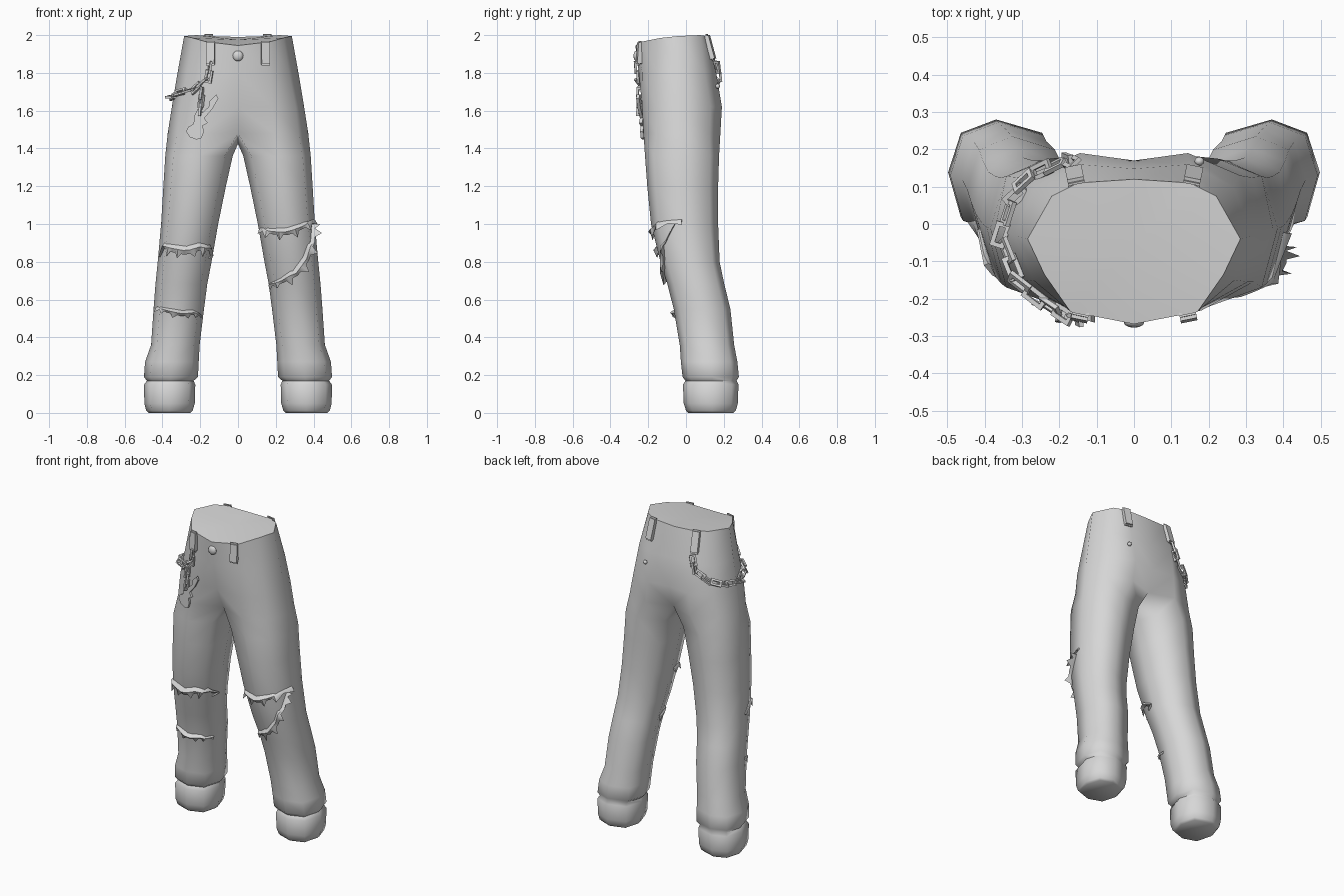
import bpy, bmesh, math, random
from mathutils import Vector, Matrix
from mathutils.bvhtree import BVHTree

if "Cube" in bpy.data.objects:
    bpy.data.objects.remove(bpy.data.objects["Cube"])

random.seed(4)
grey = bpy.data.materials.new("plain_grey")
grey.diffuse_color = (0.68, 0.68, 0.68, 1)
grey.use_nodes = True
grey.node_tree.nodes["Principled BSDF"].inputs["Base Color"].default_value = grey.diffuse_color


def finish(name, bm, angle=40):
    """Turn a bmesh into a named, smooth-shaded object."""
    bmesh.ops.recalc_face_normals(bm, faces=bm.faces)
    me = bpy.data.meshes.new(name)
    bm.to_mesh(me)
    bm.free()
    ob = bpy.data.objects.new(name, me)
    bpy.context.collection.objects.link(ob)
    me.materials.append(grey)
    bpy.ops.object.select_all(action='DESELECT')
    ob.select_set(True)
    bpy.context.view_layer.objects.active = ob
    bpy.ops.object.shade_smooth_by_angle(angle=math.radians(angle))
    return ob


# ---- trousers: half hips (open strips) flowing into an eight-sided leg ----
hips = [
    [(0, -.268, 1.945), (.17, -.235, 1.965), (.24, -.135, 1.985), (.285, -.04, 1.995),
     (.22, .075, 2.0), (.15, .11, 1.995), (0, .12, 1.99)],
    [(x, y, 1.80) for x, y in ((0, -.25), (.17, -.23), (.27, -.15), (.32, -.03),
                               (.265, .1), (.15, .16), (0, .148))],
    [(x, y, 1.62) for x, y in ((0, -.215), (.18, -.232), (.305, -.155), (.35, -.02),
                               (.285, .13), (.145, .19), (0, .17))],
    [(x, y, 1.48) for x, y in ((0, -.15), (.19, -.225), (.32, -.155), (.372, -.01),
                               (.315, .125), (.16, .182), (0, .13))],
]
# leg levels: height, inner x, outer x, front y, back y
levels = [(1.36, .028, .385, -.217, .175), (1.2, .064, .395, -.205, .17),
          (1.0, .105, .407, -.185, .17), (.8, .14, .425, -.135, .178),
          (.68, .163, .437, -.098, .203), (.55, .18, .447, -.065, .235),
          (.36, .203, .46, -.033, .255), (.27, .208, .492, -.027, .272),
          (.19, .212, .498, -.018, .28), (.17, .235, .482, -.003, .268),
          (.15, .226, .497, -.016, .278), (.05, .229, .496, -.012, .274),
          (.012, .24, .486, 0, .264), (0, .252, .474, .012, .252)]


def leg_ring(z, xi, xo, yf, yb):
    cx, cy, rx, ry = (xi + xo) / 2, (yf + yb) / 2, (xo - xi) / 2, (yb - yf) / 2
    k = .76
    unit = [(-k, -k), (0, -1), (k, -k), (1, .05), (k, k), (.1, 1), (-k, k), (-1, 0)]
    return [(cx + rx * u, cy + ry * v, z) for u, v in unit]


bm = bmesh.new()
strips = [[bm.verts.new(p) for p in ring] for ring in hips]
for a, b in zip(strips, strips[1:]):
    for i in range(6):
        bm.faces.new((a[i], a[i + 1], b[i + 1], b[i]))
rings = [strips[-1] + [bm.verts.new((0, 0, 1.425))]]
rings += [[bm.verts.new(p) for p in leg_ring(*l)] for l in levels]
for a, b in zip(rings, rings[1:]):
    for i in range(8):
        j = (i + 1) % 8
        bm.faces.new((a[i], a[j], b[j], b[i]))
bm.faces.new(rings[-1])
# closed waist
centre = bm.verts.new((0, -.06, 1.975))
for p, q in zip(strips[0], strips[0][1:]):
    bm.faces.new((centre, p, q))
bmesh.ops.mirror(bm, geom=bm.verts[:] + bm.edges[:] + bm.faces[:],
                 matrix=Matrix.Identity(4), merge_dist=.0005, axis='X')
bmesh.ops.remove_doubles(bm, verts=bm.verts, dist=.0005)
bmesh.ops.recalc_face_normals(bm, faces=bm.faces)
surface = BVHTree.FromBMesh(bm)
finish("trousers", bm, 60)


# ---- belt loops ----
def belt_loop(name, loc, rot, height):
    bm = bmesh.new()
    bmesh.ops.create_cube(bm, size=1)
    bmesh.ops.scale(bm, vec=(.045, .024, height), verts=bm.verts)
    bmesh.ops.bevel(bm, geom=[e for e in bm.edges if abs(e.verts[0].co.x - e.verts[1].co.x) > .01],
                    offset=.009, segments=2, affect='EDGES')
    ob = finish(name, bm)
    ob.location, ob.rotation_euler = loc, rot


for s, side in ((1, "left"), (-1, "right")):
    belt_loop("front_belt_loop_" + side, (s * .145, -.247, 1.905), (-.06, 0, s * .2), .13)
    belt_loop("back_belt_loop_" + side, (s * .158, .128, 1.935), (.27, 0, -s * .2), .145)


# ---- button and rear rivet ----
def stud(name, loc, radius, depth):
    bm = bmesh.new()
    bmesh.ops.create_uvsphere(bm, u_segments=12, v_segments=8, radius=1)
    bmesh.ops.scale(bm, vec=(radius, depth, radius), verts=bm.verts)
    finish(name, bm).location = loc


stud("button", (0, -.262, 1.89), .028, .016)
stud("rear_rivet", (.175, .168, 1.73), .013, .012)


# ---- chain of rectangular links ----
def add_link(bm, mat, hl=.034, hw=.02, t=.006):
    loops = []
    for z, d in ((-t, 0), (t, 0), (t, 2 * t), (-t, 2 * t)):
        loops.append([bm.verts.new(mat @ Vector((sx * (hl - d), sy * (hw - d), z)))
                      for sx, sy in ((1, 1), (-1, 1), (-1, -1), (1, -1))])
    for a, b in zip(loops, loops[1:] + loops[:1]):
        for i in range(4):
            j = (i + 1) % 4
            bm.faces.new((a[i], a[j], b[j], b[i]))


def chain(name, path, step=.05):
    bm = bmesh.new()
    pts = [Vector(p) for p in path]
    dense = [a.lerp(b, i / 20) for a, b in zip(pts, pts[1:]) for i in range(20)] + [pts[-1]]
    travelled, count = step, 0
    for a, b in zip(dense, dense[1:]):
        travelled += (b - a).length
        if travelled < step:
            continue
        travelled -= step
        hit, normal, _, _ = surface.find_nearest(a)
        x = (b - a).normalized()
        z = (normal - x * normal.dot(x)).normalized()
        tilt = .3 if count % 2 else 1.25
        z = Matrix.Rotation(tilt, 3, x) @ z
        y = z.cross(x)
        mat = Matrix((x, y, z)).transposed().to_4x4()
        mat.translation = hit + normal * .018
        add_link(bm, mat)
        count += 1
    finish(name, bm, 30)


chain("hip_chain", [(-.15, -.255, 1.83), (-.16, -.25, 1.77), (-.22, -.21, 1.715),
                    (-.31, -.14, 1.69), (-.35, -.04, 1.67), (-.315, .07, 1.68),
                    (-.25, .13, 1.71), (-.18, .165, 1.77), (-.155, .155, 1.86)])
chain("pendant_chain", [(-.19, -.24, 1.69), (-.2, -.245, 1.6)], .045)

# ---- flat instrument-shaped pendant ----
outline = [(-.22, 1.447), (-.255, 1.46), (-.275, 1.49), (-.262, 1.515), (-.235, 1.53),
           (-.232, 1.57), (-.212, 1.612), (-.2, 1.58), (-.155, 1.62), (-.15, 1.652),
           (-.115, 1.685), (-.104, 1.665), (-.135, 1.61), (-.178, 1.56), (-.16, 1.535),
           (-.188, 1.52), (-.18, 1.49), (-.193, 1.455)]
bm = bmesh.new()
front, back = [[bm.verts.new((x, -.26 + d + (-.12 - x) * .28, z)) for x, z in outline]
               for d in (0, .016)]
bm.faces.new(front)
bm.faces.new(back[::-1])
for i in range(len(outline)):
    j = (i + 1) % len(outline)
    bm.faces.new((front[i], front[j], back[j], back[i]))
finish("pendant", bm, 30)


# ---- frayed rips: raised ragged strips following the cloth ----
def rip(name, path, width, spike):
    bm = bmesh.new()
    pts = [Vector((x, 0, z)) for x, z in path]
    dense = [a.lerp(b, i / 4) for a, b in zip(pts, pts[1:]) for i in range(4)] + [pts[-1]]
    sections, n = [], len(dense) - 1
    for i, p in enumerate(dense):
        along = (dense[min(i + 1, n)] - dense[max(i - 1, 0)]).normalized()
        across = Vector((along.z, 0, -along.x))
        if across.z > 0:
            across.negate()
        hit, normal, _, _ = surface.ray_cast(Vector((p.x, -2, p.z)), Vector((0, 1, 0)))
        if hit is None:
            hit, normal, _, _ = surface.find_nearest(Vector((p.x, -.05, p.z)))
        taper = .35 + .65 * math.sin(math.pi * i / n)
        ragged = spike * random.uniform(.5, 1) if i % 4 == 2 or i in (0, n) else 0
        sections.append([bm.verts.new(v) for v in (
            hit - across * width * taper - normal * .004,
            hit + normal * .026 * taper,
            hit + across * (width * taper + ragged) + normal * (.008 + ragged * .3),
            hit - normal * .006)])
    for a, b in zip(sections, sections[1:]):
        for i in range(4):
            j = (i + 1) % 4
            bm.faces.new((a[i], a[j], b[j], b[i]))
    bm.faces.new(sections[0])
    bm.faces.new(sections[-1])
    finish(name, bm, 50)


rip("right_knee_rip", [(-.412, .83), (-.385, .885), (-.34, .875), (-.28, .865),
                       (-.21, .885), (-.155, .875), (-.135, .82)], .026, .04)
rip("right_shin_rip", [(-.425, .56), (-.37, .545), (-.3, .53), (-.24, .535), (-.2, .52)], .016, .025)
rip("left_knee_rip_upper", [(.12, .975), (.19, .965), (.26, .965), (.33, .99), (.4, 1.02)], .022, .03)
rip("left_knee_rip_curve", [(.392, 1.0), (.385, .91), (.355, .82), (.3, .745),
                            (.235, .705), (.17, .68)], .022, .035)
